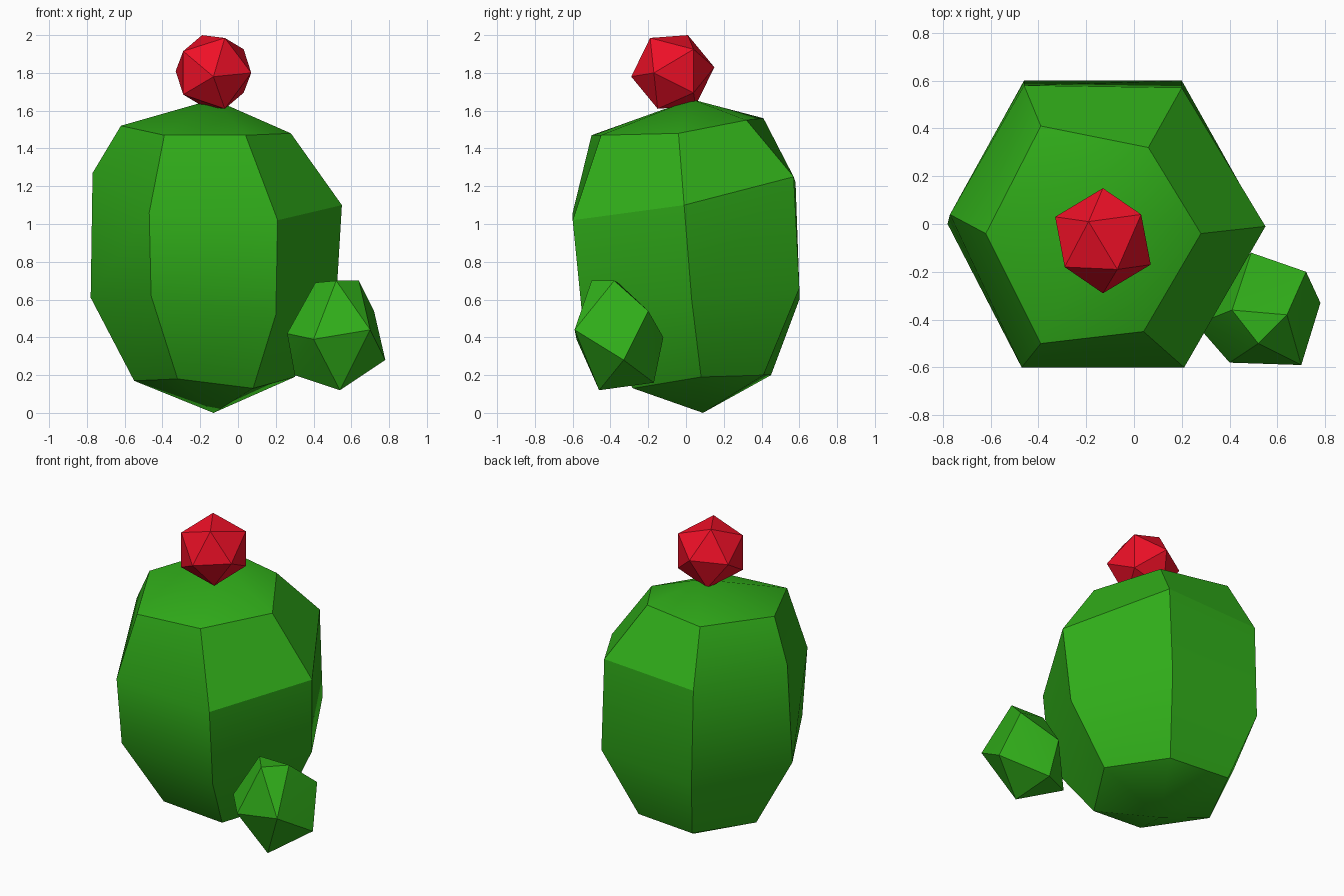
import bpy, bmesh, math
from mathutils import Vector

if "Cube" in bpy.data.objects:
    bpy.data.objects.remove(bpy.data.objects["Cube"])


def material(name, rgb):
    m = bpy.data.materials.new(name)
    m.diffuse_color = (*rgb, 1)
    m.use_nodes = True
    m.node_tree.nodes["Principled BSDF"].inputs["Base Color"].default_value = m.diffuse_color
    return m


def finish(bm, name, mat, smooth_angle=None):
    bmesh.ops.recalc_face_normals(bm, faces=bm.faces)
    me = bpy.data.meshes.new(name)
    bm.to_mesh(me)
    bm.free()
    me.materials.append(mat)
    ob = bpy.data.objects.new(name, me)
    bpy.context.collection.objects.link(ob)
    if smooth_angle:
        bpy.ops.object.select_all(action='DESELECT')
        ob.select_set(True)
        bpy.context.view_layer.objects.active = ob
        bpy.ops.object.shade_smooth_by_angle(angle=math.radians(smooth_angle))
    return ob


def hull(points):
    bm = bmesh.new()
    verts = [bm.verts.new(p) for p in points]
    res = bmesh.ops.convex_hull(bm, input=verts)
    loose = {v for v in res["geom_interior"] + res["geom_unused"]
             if isinstance(v, bmesh.types.BMVert) and not v.link_faces}
    bmesh.ops.delete(bm, geom=list(loose), context='VERTS')
    return bm


green = material("cactus_green", (0.03, 0.42, 0.01))
red = material("flower_red", (0.85, 0.005, 0.02))

# Cactus body: irregular six-sided rings lofted between two tips
rings = [
    [(-.32, -.32, .18), (.08, -.28, .13), (.30, .08, .19),
     (.06, .41, .20), (-.36, .45, .20), (-.55, .05, .17)],
    [(-.46, -.56, .62), (.20, -.55, .52), (.52, .03, .60),
     (.20, .60, .66), (-.46, .60, .60), (-.78, .00, .61)],
    [(-.47, -.60, 1.06), (.21, -.60, 1.02), (.55, -.01, 1.10),
     (.20, .57, 1.25), (-.46, .58, 1.22), (-.77, .04, 1.27)],
    [(-.39, -.50, 1.47), (.04, -.45, 1.47), (.28, -.04, 1.48),
     (.06, .32, 1.55), (-.39, .41, 1.56), (-.62, -.04, 1.52)],
]
bm = bmesh.new()
loops = [[bm.verts.new(p) for p in ring] for ring in rings]
bottom = bm.verts.new((-.13, .09, 0))
top = bm.verts.new((-.13, .03, 1.66))
for i in range(6):
    j = (i + 1) % 6
    bm.faces.new((bottom, loops[0][j], loops[0][i]))
    bm.faces.new((top, loops[-1][i], loops[-1][j]))
    for a, b in zip(loops, loops[1:]):
        bm.faces.new((a[i], a[j], b[j], b[i]))
finish(bm, "cactus_body", green, 30)

# Small side shoot: faceted lump
shoot = [(.64, -.38, .70), (.52, -.50, .70), (.41, -.36, .69),
         (.72, -.20, .54), (.78, -.33, .28), (.70, -.59, .44),
         (.54, -.46, .12), (.40, -.58, .39), (.26, -.42, .42),
         (.30, -.30, .20), (.49, -.12, .40), (.52, -.17, .16)]
finish(hull(shoot), "side_shoot", green, 30)

# Flower: tilted icosahedron made of opposite corner pairs
centre = Vector((-.13, -.07, 1.805))
half = [(-.06, .08, .195), (.06, -.12, .18), (0, -.22, -.025),
        (.16, .11, .12), (-.16, -.11, .11), (-.20, .10, .005)]
finish(hull([centre + s * Vector(p) for p in half for s in (1, -1)]),
       "flower", red)
